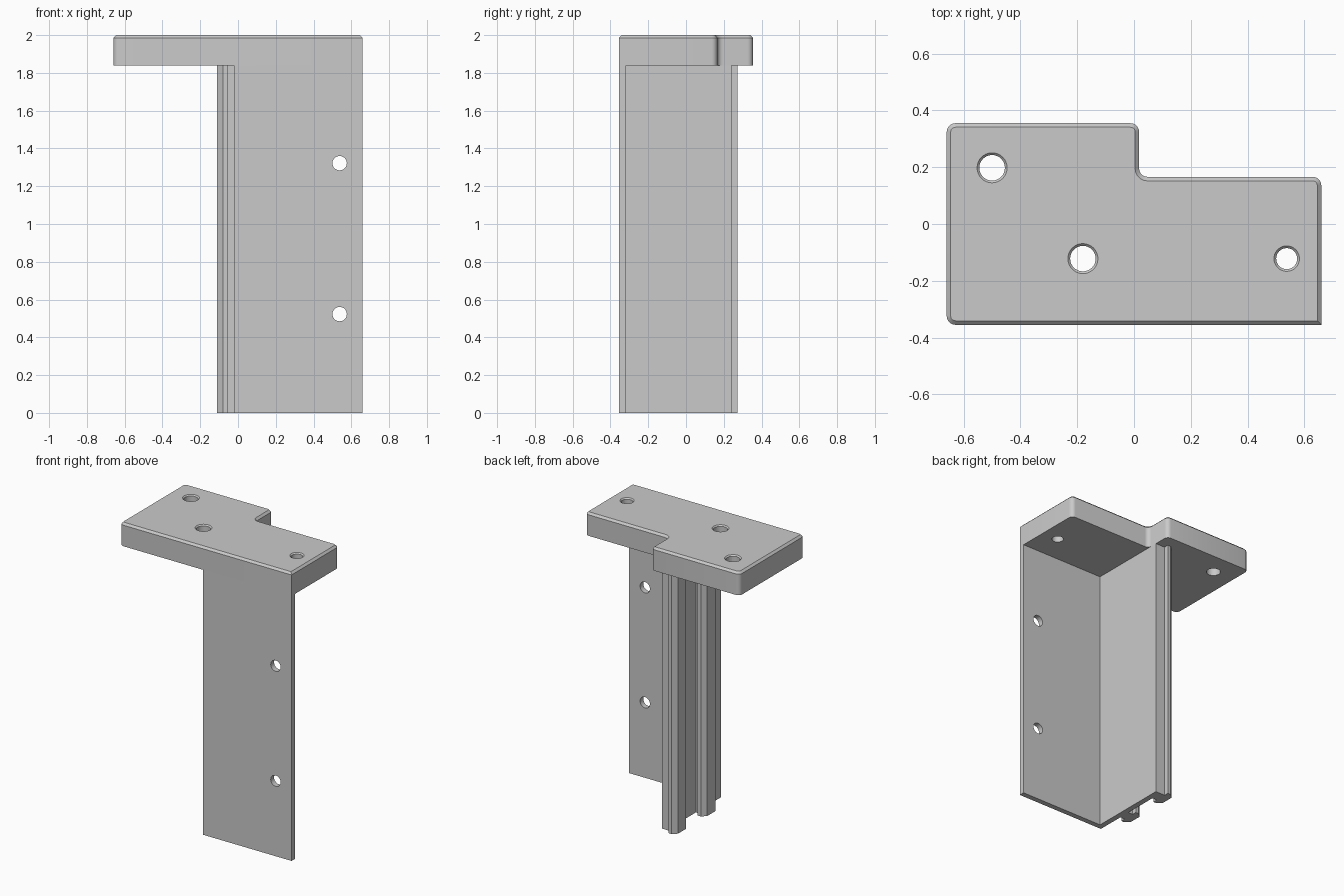
import bpy
import bmesh
from mathutils import Matrix, Vector

cube = bpy.data.objects.get("Cube")
if cube:
    bpy.data.objects.remove(cube, do_unlink=True)

TOP, UNDERSIDE = 2.0, 1.84
RIGHT, FRONT = 0.66, -0.355
WEB_IN, WEB_OUT = 0.018, -0.02

grey = bpy.data.materials.new("plain_grey")
grey.use_nodes = True
colour = (0.59, 0.59, 0.59, 1)
grey.diffuse_color = colour
grey.node_tree.nodes["Principled BSDF"].inputs["Base Color"].default_value = colour


def finish(bm, name):
    bmesh.ops.recalc_face_normals(bm, faces=bm.faces)
    mesh = bpy.data.meshes.new(name)
    bm.to_mesh(mesh)
    bm.free()
    mesh.materials.append(grey)
    obj = bpy.data.objects.new(name, mesh)
    bpy.context.collection.objects.link(obj)
    return obj


def prism(outline, bottom, top):
    bm = bmesh.new()
    face = bm.faces.new([bm.verts.new((x, y, bottom)) for x, y in outline])
    result = bmesh.ops.extrude_face_region(bm, geom=[face])
    moved = [v for v in result["geom"] if isinstance(v, bmesh.types.BMVert)]
    bmesh.ops.translate(bm, verts=moved, vec=(0, 0, top - bottom))
    bmesh.ops.recalc_face_normals(bm, faces=bm.faces)
    return bm


def drill(target, centre, r_low, r_high, depth, axis="Z"):
    """Cut a round or tapered hole and discard its cutter."""
    bm = bmesh.new()
    turn = Matrix.Rotation(1.5707963, 4, "X") if axis == "Y" else Matrix()
    bmesh.ops.create_cone(bm, cap_ends=True, segments=32, radius1=r_low,
                          radius2=r_high, depth=depth,
                          matrix=Matrix.Translation(centre) @ turn)
    cutter = finish(bm, "hole_cutter")
    cutter.hide_render = True
    mod = target.modifiers.new("hole", "BOOLEAN")
    mod.operation, mod.solver, mod.object = "DIFFERENCE", "EXACT", cutter
    bpy.context.view_layer.objects.active = target
    bpy.ops.object.modifier_apply(modifier=mod.name)
    bpy.data.objects.remove(cutter, do_unlink=True)


def rail(centre):
    """Half-open outline of a T-shaped rail, from its rear to its front."""
    half = [(WEB_OUT, 0.04), (-0.055, 0.04), (-0.055, 0.072),
            (-0.08, 0.072), (-0.11, 0.045)]
    return ([(x, centre + y) for x, y in half]
            + [(x, centre - y) for x, y in reversed(half)])


# Stepped top plate: rounded corners except the sharp front left one
bm = prism([(-RIGHT, FRONT), (RIGHT, FRONT), (RIGHT, 0.166), (WEB_IN, 0.166),
            (WEB_IN, -FRONT), (-RIGHT, -FRONT)], UNDERSIDE, TOP)
corners = []
for e in bm.edges:
    a, b = e.verts
    sharp = a.co.x > 0.5 and a.co.y < 0
    if abs(a.co.z - b.co.z) > 0.1 and not sharp:
        corners.append(e)
bmesh.ops.bevel(bm, geom=corners, offset=0.03, offset_type="OFFSET",
                segments=5, profile=0.5, affect="EDGES")
rim = [e for e in bm.edges if all(v.co.z > TOP - 0.001 for v in e.verts)]
bmesh.ops.bevel(bm, geom=rim, offset=0.014, offset_type="OFFSET",
                segments=1, affect="EDGES")
top_plate = finish(bm, "top_plate")

# Mounting holes with a small chamfer at the mouth
for x, y, r in [(-0.5, 0.198, 0.045), (-0.18, -0.122, 0.045),
                (0.538, -0.122, 0.037)]:
    drill(top_plate, Vector((x, y, 1.9)), r, r, 0.5)
    drill(top_plate, Vector((x, y, TOP)), r - 0.002, r + 0.018, 0.02)

# Upright: thin front flange and web, with two T-shaped rails on the web
flange_back = FRONT + 0.037
section = [(RIGHT, FRONT), (RIGHT, flange_back), (WEB_IN, flange_back),
           (WEB_IN, 0.24)]
section += rail(0.2) + rail(-0.12) + [(WEB_OUT, FRONT)]
upright = finish(prism(section, 0, UNDERSIDE), "upright")

# Flange screw holes
for z in (0.523, 1.322):
    drill(upright, Vector((0.538, FRONT + 0.018, z)), 0.038, 0.038, 0.2, "Y")

# Smooth the rounded surfaces while keeping edges crisp
for obj in (top_plate, upright):
    bpy.ops.object.select_all(action="DESELECT")
    obj.select_set(True)
    bpy.context.view_layer.objects.active = obj
    bpy.ops.object.shade_smooth_by_angle(angle=0.5)
